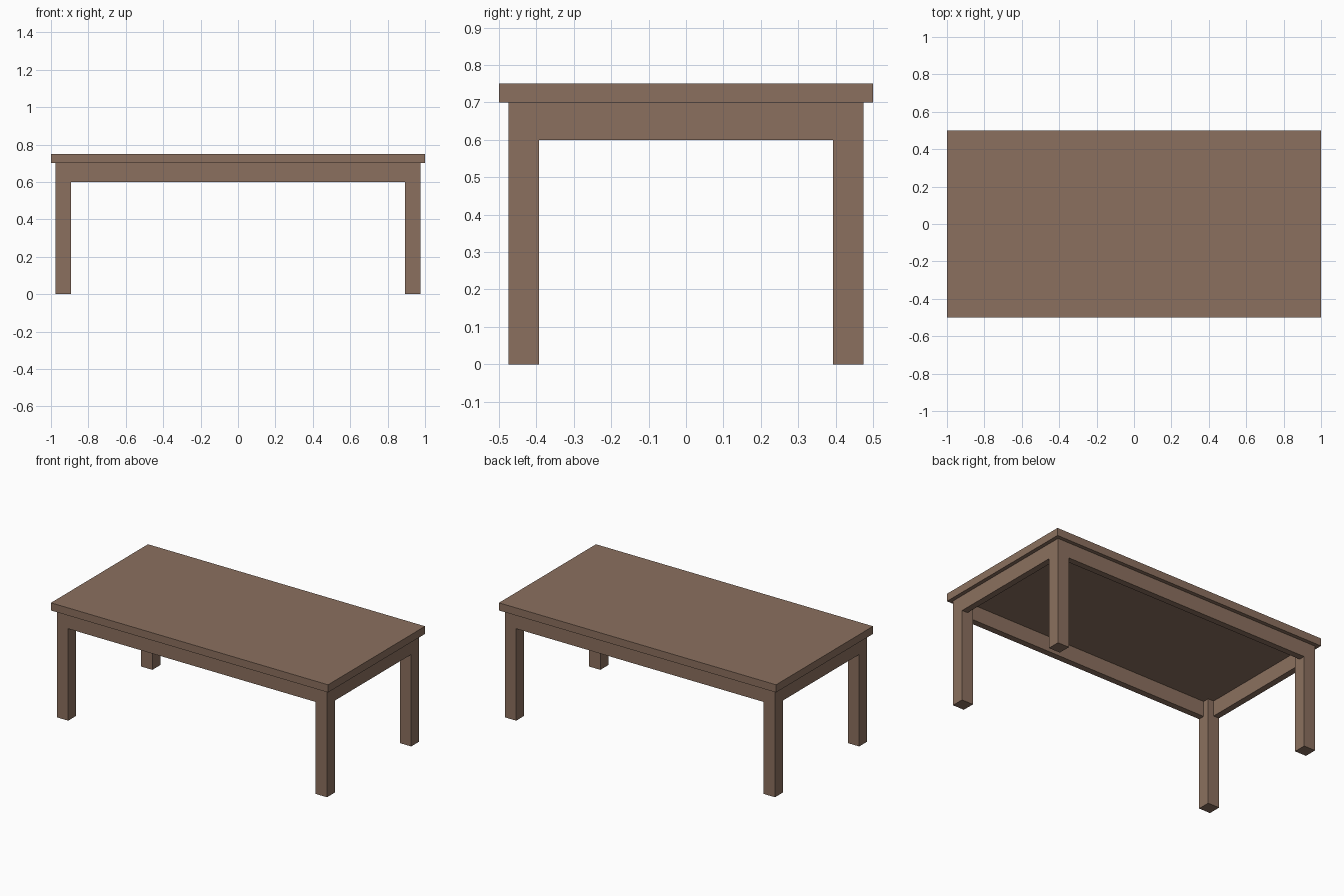
import bpy

if "Cube" in bpy.data.objects:
    bpy.data.objects.remove(bpy.data.objects["Cube"])

wood = bpy.data.materials.new("brown wood")
wood.diffuse_color = (0.26, 0.163, 0.114, 1)
wood.use_nodes = True
wood.node_tree.nodes["Principled BSDF"].inputs["Base Color"].default_value = wood.diffuse_color


def box(name, lo, hi):
    """Box between two corners."""
    bpy.ops.mesh.primitive_cube_add(size=1)
    ob = bpy.context.object
    ob.name = name
    for v in ob.data.vertices:
        v.co = [l if c < 0 else h for c, l, h in zip(v.co, lo, hi)]
    ob.data.materials.append(wood)
    return ob


LX, LY = 0.975, 0.475      # outer leg faces
LEG, RAIL = 0.082, 0.041   # leg width, apron thickness
TOP, LOW = 0.70, 0.60      # underside of the top, bottom of the aprons

# Table top
box("table_top", (-1, -0.5, TOP), (1, 0.5, 0.75))

# Four legs
for sx, side in ((-1, "left"), (1, "right")):
    for sy, end in ((-1, "front"), (1, "back")):
        xs = sorted((sx * LX, sx * (LX - LEG)))
        ys = sorted((sy * LY, sy * (LY - LEG)))
        box(f"{end}_{side}_leg", (xs[0], ys[0], 0), (xs[1], ys[1], TOP))

# Long aprons between the legs, flush with their outer faces
for s, end in ((-1, "front"), (1, "back")):
    ys = sorted((s * LY, s * (LY - RAIL)))
    box(f"{end}_apron", (LEG - LX, ys[0], LOW), (LX - LEG, ys[1], TOP))

# Short aprons
for s, side in ((-1, "left"), (1, "right")):
    xs = sorted((s * LX, s * (LX - RAIL)))
    box(f"{side}_apron", (xs[0], LEG - LY, LOW), (xs[1], LY - LEG, TOP))
